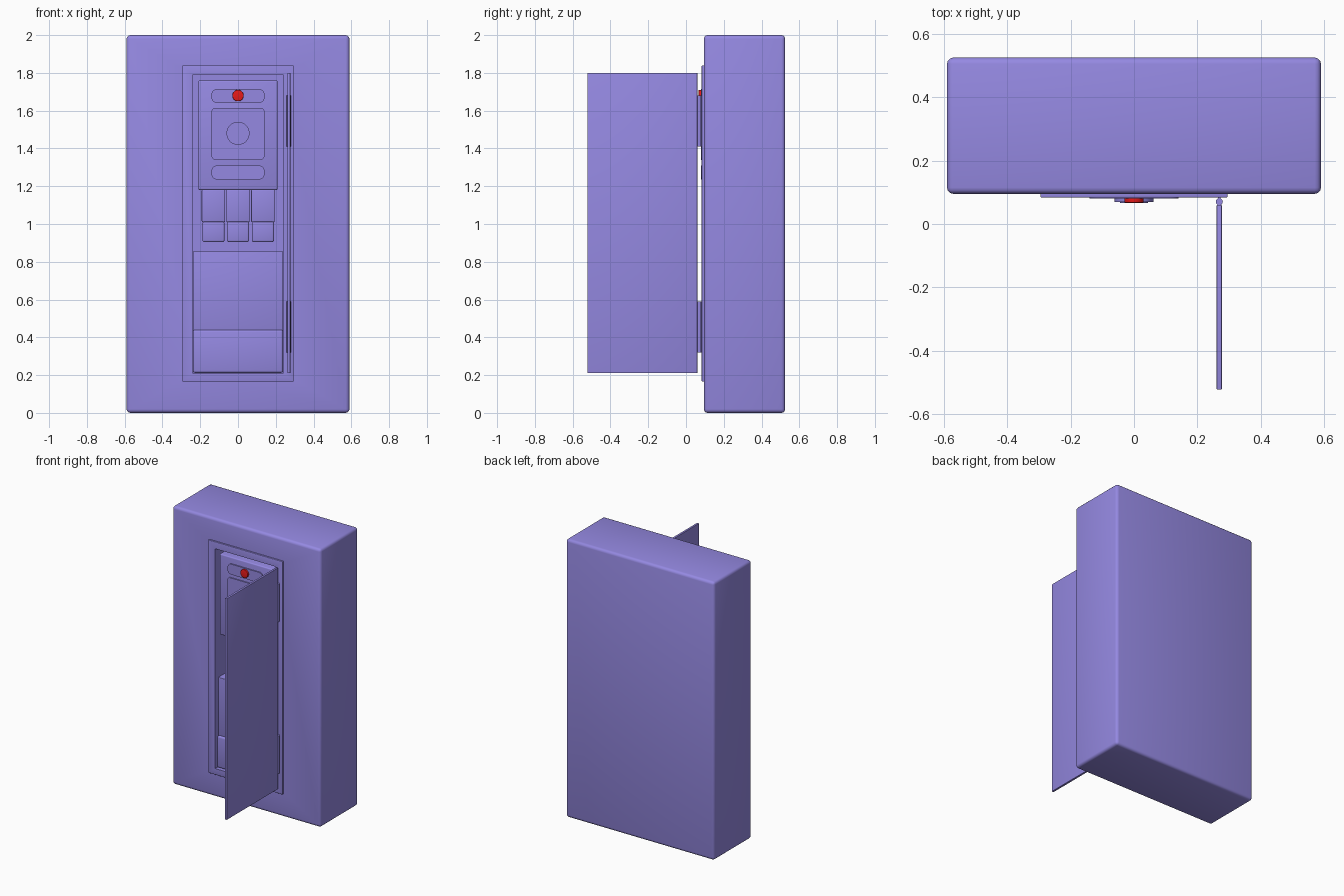
import bpy, math

if "Cube" in bpy.data.objects:
    bpy.data.objects.remove(bpy.data.objects["Cube"])


def material(name, color):
    m = bpy.data.materials.new(name)
    m.diffuse_color = color
    m.use_nodes = True
    m.node_tree.nodes["Principled BSDF"].inputs["Base Color"].default_value = m.diffuse_color
    return m


PURPLE = material("purple", (0.30, 0.25, 0.76, 1))
RED = material("red", (0.8, 0.01, 0.01, 1))


def activate(ob):
    bpy.ops.object.select_all(action='DESELECT')
    ob.select_set(True)
    bpy.context.view_layer.objects.active = ob


def finish(ob, name, mat, bevel=0, segments=3):
    ob.name = name
    ob.data.materials.append(mat)
    activate(ob)
    bpy.ops.object.transform_apply(location=False, rotation=True, scale=True)
    if bevel:
        mod = ob.modifiers.new("bevel", 'BEVEL')
        mod.width, mod.segments = bevel, segments
        bpy.ops.object.modifier_apply(modifier=mod.name)
    bpy.ops.object.shade_smooth_by_angle(angle=math.radians(35))
    return ob


def box(name, x, y, z, bevel=0, mat=PURPLE):
    bpy.ops.mesh.primitive_cube_add(size=1, location=[sum(r) / 2 for r in (x, y, z)])
    ob = bpy.context.object
    ob.scale = [r[1] - r[0] for r in (x, y, z)]
    return finish(ob, name, mat, bevel)


def disc(name, z, radius, y0, y1, mat=PURPLE, bevel=0):
    bpy.ops.mesh.primitive_cylinder_add(vertices=48, radius=radius, depth=y1 - y0,
                                        location=(0, (y0 + y1) / 2, z),
                                        rotation=(math.pi / 2, 0, 0))
    return finish(bpy.context.object, name, mat, bevel)


def pad(name, z0, z1, radius, y0, y1):
    # rounded-rectangle plate, corners rounded only in the front plane
    bpy.ops.mesh.primitive_cube_add(size=1, location=(0, (y0 + y1) / 2, (z0 + z1) / 2))
    ob = bpy.context.object
    ob.scale = (0.28, y1 - y0, z1 - z0)
    w = ob.data.attributes.new("bevel_weight_edge", 'FLOAT', 'EDGE')
    for e in ob.data.edges:
        a, b = (ob.data.vertices[i].co for i in e.vertices)
        w.data[e.index].value = 1.0 if abs(a.y - b.y) > 0.5 else 0.0
    activate(ob)
    bpy.ops.object.transform_apply(location=False, rotation=True, scale=True)
    mod = ob.modifiers.new("corners", 'BEVEL')
    mod.limit_method, mod.width, mod.segments = 'WEIGHT', radius, 6
    bpy.ops.object.modifier_apply(modifier=mod.name)
    return finish(ob, name, PURPLE)


def cut(ob, cutter):
    activate(ob)
    mod = ob.modifiers.new("opening", 'BOOLEAN')
    mod.operation, mod.solver, mod.object = 'DIFFERENCE', 'EXACT', cutter
    bpy.ops.object.modifier_apply(modifier=mod.name)


# Cabinet body and raised door frame, both pierced by the recess
body = box("cabinet_body", (-0.59, 0.59), (0.095, 0.525), (0, 2), 0.02)
frame = box("door_frame", (-0.295, 0.295), (0.083, 0.105), (0.165, 1.84), 0.004)
cutter = box("recess_cutter", (-0.24, 0.24), (0, 0.36), (0.21, 1.79))
cutter.hide_render = True
cut(body, cutter)
cut(frame, cutter)
bpy.data.objects.remove(cutter)

# Control panel with slots, knob and red button
box("control_panel", (-0.21, 0.21), (0.088, 0.355), (1.18, 1.76), 0.008)
pad("upper_slot", 1.64, 1.715, 0.03, 0.08, 0.095)
pad("knob_plate", 1.34, 1.615, 0.02, 0.08, 0.095)
pad("lower_slot", 1.235, 1.31, 0.03, 0.08, 0.095)
disc("knob_ring", 1.48, 0.061, 0.07, 0.085)
disc("knob_cap", 1.48, 0.044, 0.067, 0.075)
disc("red_button", 1.68, 0.03, 0.067, 0.085, RED, 0.003)

# Row of three breakers with their lower blocks
for i, x in enumerate((-0.13, 0, 0.132)):
    box(f"breaker_{i + 1}", (x - 0.062, x + 0.062), (0.13, 0.355), (1.01, 1.182), 0.005)
    box(f"breaker_base_{i + 1}", (x - 0.058, x + 0.058), (0.12, 0.355), (0.905, 1.012), 0.008)

# Lower storage blocks
box("lower_cover", (-0.239, 0.239), (0.115, 0.355), (0.43, 0.855), 0.003)
box("bottom_block", (-0.239, 0.239), (0.10, 0.355), (0.212, 0.44), 0.012)

# Open door and its two hinges
box("open_door", (0.261, 0.277), (-0.522, 0.06), (0.21, 1.8), 0.002)
for name, z in (("upper_hinge", 1.545), ("lower_hinge", 0.455)):
    bpy.ops.mesh.primitive_cylinder_add(vertices=24, radius=0.011, depth=0.27,
                                        location=(0.269, 0.07, z))
    finish(bpy.context.object, name, PURPLE)
    box(name + "_leaf", (0.265, 0.273), (0.055, 0.09), (z - 0.135, z + 0.135))
